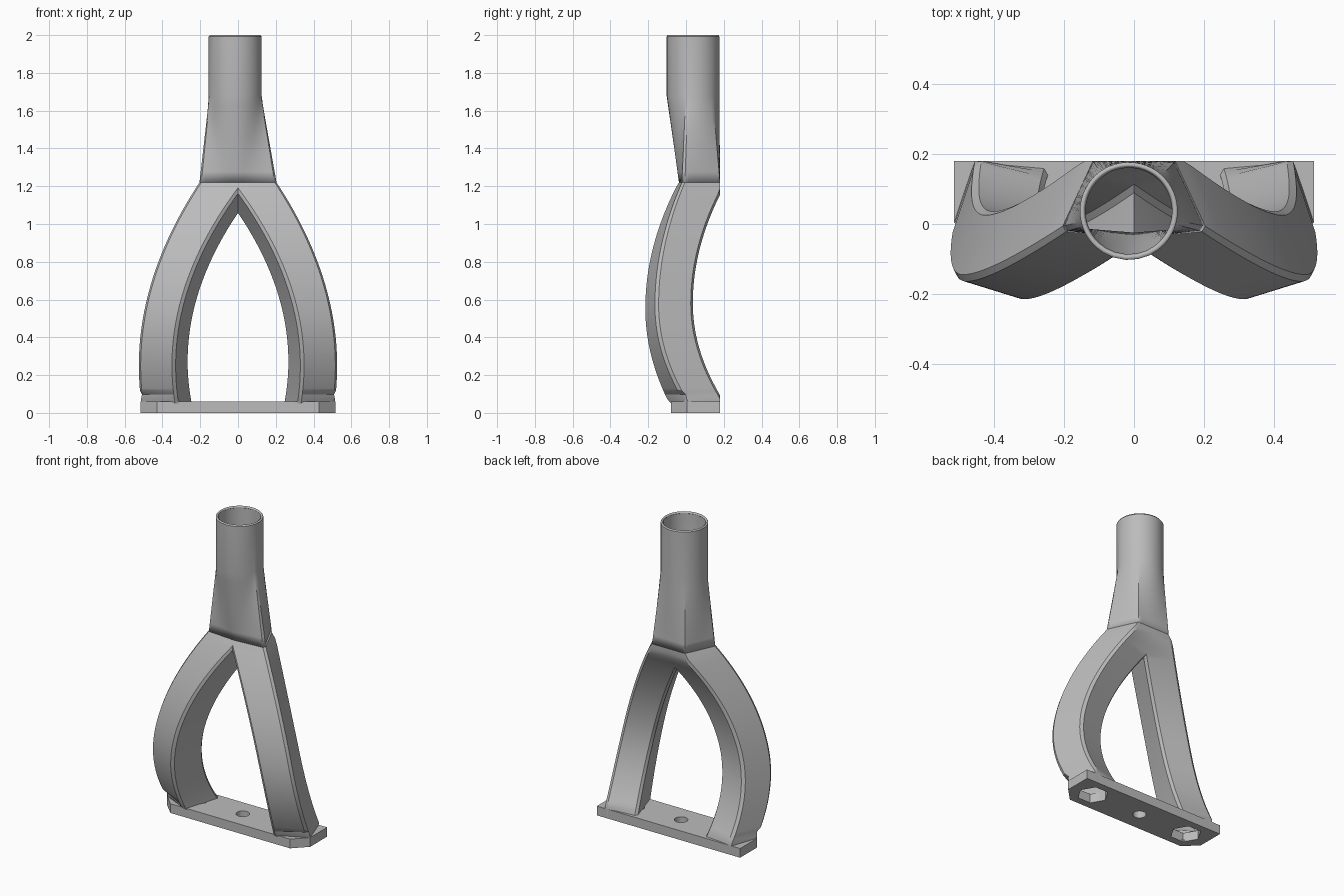
import bpy, bmesh, math
from mathutils import Vector

if "Cube" in bpy.data.objects:
    bpy.data.objects.remove(bpy.data.objects["Cube"], do_unlink=True)

grey = bpy.data.materials.new("plain_grey")
grey.use_nodes = True
GREY = (0.5, 0.5, 0.5, 1)
grey.diffuse_color = GREY
grey.node_tree.nodes["Principled BSDF"].inputs["Base Color"].default_value = GREY


def finish(name, bm, smooth=True):
    bmesh.ops.recalc_face_normals(bm, faces=bm.faces)
    me = bpy.data.meshes.new(name)
    bm.to_mesh(me)
    bm.free()
    ob = bpy.data.objects.new(name, me)
    bpy.context.collection.objects.link(ob)
    me.materials.append(grey)
    if smooth:
        bpy.ops.object.select_all(action='DESELECT')
        ob.select_set(True)
        bpy.context.view_layer.objects.active = ob
        bpy.ops.object.shade_smooth_by_angle(angle=math.radians(22))
    return ob


def loft(rings):
    """Skin a list of closed rings with quads."""
    bm = bmesh.new()
    rows = [[bm.verts.new(p) for p in ring] for ring in rings]
    n = len(rows[0])
    for a, b in zip(rows, rows[1:]):
        for i in range(n):
            j = (i + 1) % n
            bm.faces.new((a[i], a[j], b[j], b[i]))
    return bm


def prism(outline, z0, z1):
    bm = loft([[(x, y, z) for x, y in outline] for z in (z0, z1)])
    bm.verts.ensure_lookup_table()
    n = len(outline)
    bm.faces.new(bm.verts[:n])
    bm.faces.new(bm.verts[n:])
    return bm


# Leg corner curves: (extreme, height of extreme, bend above, bend below) for x and y
CORNERS = [
    ((0.335, 0.25, -0.396, -0.40), (-0.22, 0.55, 0.40, 0.50)),  # inner front
    ((0.53, 0.25, -0.34, -0.34), (-0.16, 0.57, 0.33, 0.60)),    # outer front
    ((0.46, 0.25, -0.37, -0.30), (0.04, 0.58, 0.43, 0.61)),     # outer back
    ((0.262, 0.27, -0.43, -0.45), (-0.01, 0.58, 0.50, 0.61)),   # inner back
]
NECK_Z, TUBE_Z, TOP_Z = 1.22, 1.68, 2.0
BACK_Y, FRONT_Y, SIDE_X, CUT = 0.18, -0.08, 0.515, 0.085


def bend(c, z):
    e, z0, up, down = c
    return e + (up if z > z0 else down) * (z - z0) ** 2


def leg_section(z):
    """Chamfered four-sided section of the left leg at height z."""
    pts = [Vector((bend(cx, z), bend(cy, z), z)) for cx, cy in CORNERS]
    out = []
    for i, p in enumerate(pts):
        for q in (pts[i - 1], pts[(i + 1) % 4]):
            out.append(p + (q - p).normalized() * 0.016)
    for p in out:
        p.y = min(p.y, BACK_Y)
        if z < 0.12:  # trim the foot to the plate outline
            over = (p.x - p.y) - (SIDE_X - FRONT_Y - CUT)
            if over > 0:
                p.x -= over / 2
                p.y += over / 2
            p.x = min(p.x, SIDE_X)
        if z < 0.06:
            p.y = max(p.y, FRONT_Y)
    return out


# Pair of curved hollow legs, meeting on the centre plane
heights = [0.005 + 0.023 * i for i in range(6)]
heights += [0.13 + (NECK_Z - 0.13) * i / 32 for i in range(33)]
bm = loft([leg_section(z) for z in heights])
bmesh.ops.bisect_plane(bm, geom=bm.verts[:] + bm.edges[:] + bm.faces[:],
                       plane_co=(0, 0, 0), plane_no=(1, 0, 0), clear_inner=True)
half = bm.verts[:] + bm.edges[:] + bm.faces[:]
copy = bmesh.ops.duplicate(bm, geom=half)["geom"]
for v in copy:
    if isinstance(v, bmesh.types.BMVert):
        v.co.x = -v.co.x
bmesh.ops.remove_doubles(bm, verts=bm.verts, dist=0.0005)
finish("curved_legs", bm)

# Neck and socket tube: the joined leg outline blends into a circle
sec = leg_section(NECK_Z)


def on_centre(a, b):
    return a.lerp(b, a.x / (a.x - b.x))


right = [on_centre(sec[2], sec[1])] + sec[2:6] + [on_centre(sec[5], sec[6])]
left = [Vector((-p.x, p.y, p.z)) for p in reversed(right[1:-1])]
corners = right + left
outline = []
for a, b in zip(corners, corners[1:] + corners[:1]):
    steps = max(1, round((b - a).length / 0.02))
    outline += [a.lerp(b, i / steps) for i in range(steps)]
centre = Vector((-0.015, 0.037, 0))


def circle_ring(z, r):
    ring = []
    for p in outline:
        d = Vector((p.x, p.y, 0)) - centre
        q = centre + d.normalized() * r
        ring.append(Vector((q.x, q.y, z)))
    return ring


base, rim = outline, circle_ring(TUBE_Z, 0.14)
rings = [[a.lerp(b, i / 8) for a, b in zip(base, rim)] for i in range(9)]
rings += [circle_ring(TOP_Z - 0.008, 0.14), circle_ring(TOP_Z, 0.134)]
socket = finish("neck_and_socket", loft(rings))
wall = socket.modifiers.new("wall", 'SOLIDIFY')
wall.thickness = 0.013
# outward normals are required so that the wall grows inwards
first = socket.data.polygons[0]
outward = first.normal.dot(first.center - Vector((0, 0.08, NECK_Z))) > 0
wall.offset = -1 if outward else 1


# Base plate with cut front corners, two hexagonal pockets and a centre hole
half_plate = [(SIDE_X - CUT, FRONT_Y), (SIDE_X, FRONT_Y + CUT), (SIDE_X, BACK_Y)]
plate = finish("base_plate", prism(
    half_plate + [(-x, y) for x, y in reversed(half_plate)], 0, 0.06), False)


def cutter(x, y, r, sides):
    ring = [(x + r * math.cos(math.tau * i / sides),
             y + r * math.sin(math.tau * i / sides)) for i in range(sides)]
    ob = finish("hole_cutter", prism(ring, -0.1, 0.2), False)
    ob.hide_render = True
    m = plate.modifiers.new("hole", 'BOOLEAN')
    m.object, m.operation, m.solver = ob, 'DIFFERENCE', 'EXACT'
    return ob


cutters = [cutter(-0.36, 0.05, 0.094, 6), cutter(0.36, 0.05, 0.094, 6),
           cutter(0, 0.05, 0.04, 24)]
bpy.context.view_layer.update()
cut = bpy.data.meshes.new_from_object(
    plate.evaluated_get(bpy.context.evaluated_depsgraph_get()))
plate.modifiers.clear()
plate.data = cut
for ob in cutters:
    bpy.data.objects.remove(ob, do_unlink=True)
